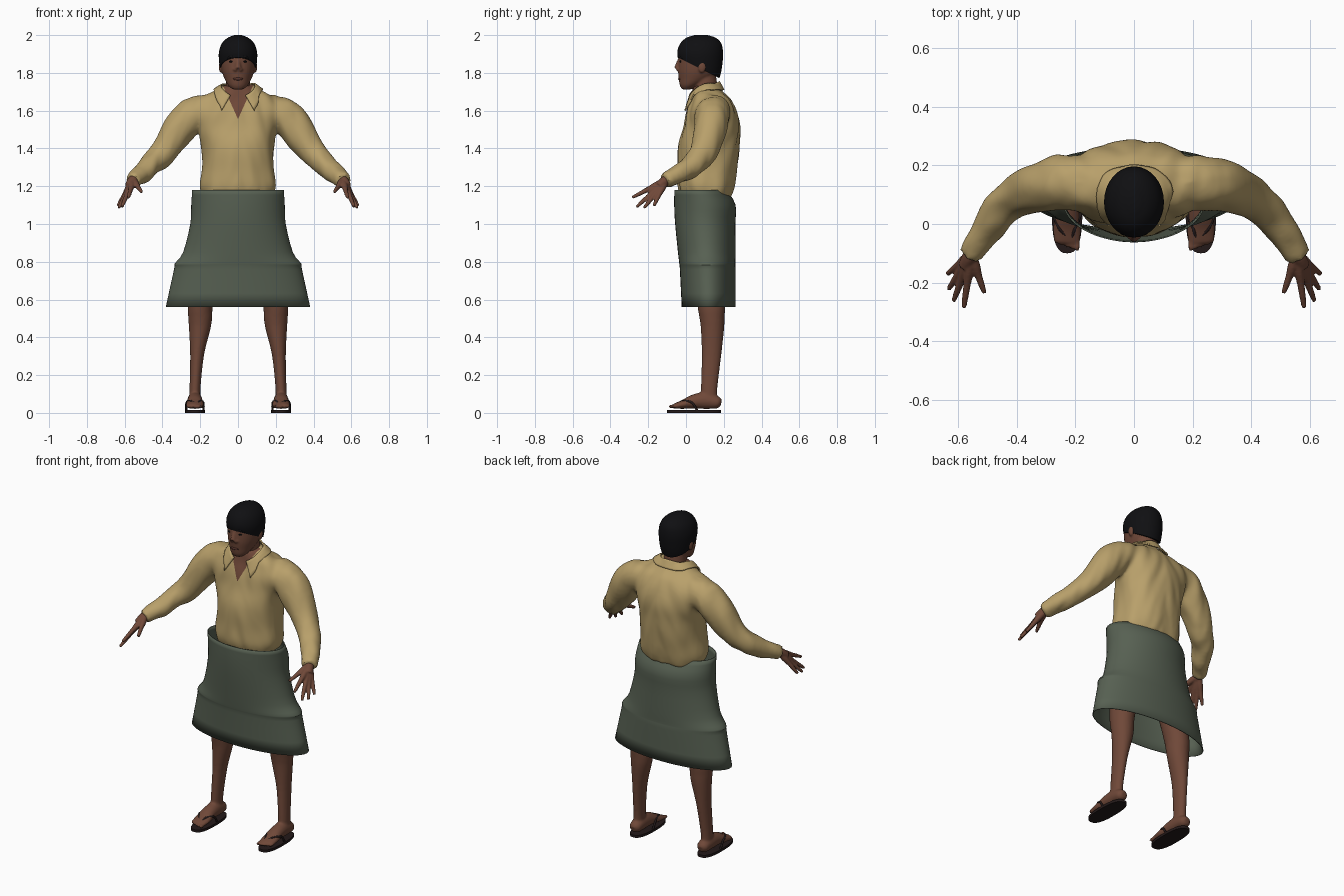
import bpy, bmesh, math
from mathutils import Vector, Matrix, noise

if "Cube" in bpy.data.objects:
    bpy.data.objects.remove(bpy.data.objects["Cube"])


def material(name, rgb):
    mat = bpy.data.materials.new(name)
    mat.use_nodes = True
    mat.diffuse_color = (*rgb, 1)
    bsdf = next(n for n in mat.node_tree.nodes if n.type == "BSDF_PRINCIPLED")
    bsdf.inputs["Base Color"].default_value = (*rgb, 1)
    return mat


SKIN = material("brown skin", (.16, .065, .04))
LIPS = material("dark lips", (.09, .033, .024))
SHIRT = material("tan cloth", (.48, .35, .145))
SKIRT = material("grey green cloth", (.095, .118, .085))
HAIR = material("black hair", (.005, .005, .006))
SANDAL = material("dark leather", (.017, .01, .01))


def spline(rows, steps):
    """Catmull-Rom interpolation of equal-length rows."""
    rows = [Vector(r) for r in rows]
    out = []
    for i in range(len(rows) - 1):
        b, c = rows[i], rows[i + 1]
        a = rows[i - 1] if i else b * 2 - c
        d = rows[i + 2] if i + 2 < len(rows) else c * 2 - b
        for k in range(steps):
            t = k / steps
            out.append((b * 2 + (c - a) * t + (a * 2 - b * 5 + c * 4 - d) * t ** 2
                        + (b * 3 - a - c * 3 + d) * t ** 3) * .5)
    return out + [rows[-1]]


def loft(bm, rows, upright=True, steps=4, sides=32, power=2.0, caps=True, ref=(0, 0, 1)):
    """Skin rings (x, y, z, radius, [second radius]) along a path."""
    rows = spline(rows, steps)
    rings = []
    for i, row in enumerate(rows):
        centre = Vector(row[:3])
        u, v = Vector((1, 0, 0)), Vector((0, 1, 0))
        if not upright:
            tangent = Vector(rows[min(i + 1, len(rows) - 1)][:3]) - Vector(rows[max(i - 1, 0)][:3])
            u = Vector(ref).cross(tangent).normalized()
            v = tangent.cross(u).normalized()
        ring = []
        for k in range(sides):
            a = math.tau * k / sides
            c, s = math.cos(a), math.sin(a)
            p = u * math.copysign(abs(c) ** (2 / power), c) * row[3]
            q = v * math.copysign(abs(s) ** (2 / power), s) * row[len(row) - 1]
            ring.append(bm.verts.new(centre + p + q))
        rings.append(ring)
    for low, high in zip(rings, rings[1:]):
        for k in range(sides):
            j = (k + 1) % sides
            bm.faces.new((low[k], low[j], high[j], high[k]))
    if caps:
        bm.faces.new(rings[0][::-1])
        bm.faces.new(rings[-1])


def blob(bm, place, size):
    matrix = Matrix.Translation(place) @ Matrix.Diagonal((*size, 1))
    bmesh.ops.create_uvsphere(bm, u_segments=16, v_segments=10, radius=1, matrix=matrix)


def apply_modifier(ob, kind, **settings):
    mod = ob.modifiers.new(kind.title(), kind)
    for key, value in settings.items():
        setattr(mod, key, value)
    bpy.ops.object.modifier_apply(modifier=mod.name)


def build(name, bm, mats, voxel=0, smooth=4):
    """Turn the bmesh into a shaded object, fusing its pieces if asked."""
    bmesh.ops.recalc_face_normals(bm, faces=bm.faces)
    mesh = bpy.data.meshes.new(name)
    bm.to_mesh(mesh)
    bm.free()
    for mat in mats:
        mesh.materials.append(mat)
    ob = bpy.data.objects.new(name, mesh)
    bpy.context.collection.objects.link(ob)
    bpy.ops.object.select_all(action="DESELECT")
    ob.select_set(True)
    bpy.context.view_layer.objects.active = ob
    if voxel:
        apply_modifier(ob, "REMESH", mode="VOXEL", voxel_size=voxel)
        apply_modifier(ob, "SMOOTH", factor=.5, iterations=smooth)
    bpy.ops.object.shade_smooth_by_angle(angle=math.radians(50))
    return ob


# Shirt: torso and both sleeves fused into one cloth
bm = bmesh.new()
loft(bm, [(0, .11, 1.14, .18, .13), (0, .108, 1.2, .2, .148), (0, .115, 1.3, .19, .156),
          (0, .12, 1.42, .192, .16), (0, .135, 1.52, .215, .15), (0, .135, 1.6, .24, .132),
          (0, .13, 1.66, .21, .105), (0, .115, 1.7, .13, .08), (0, .11, 1.735, .08, .066)],
     power=2.3, sides=48)
for s in (1, -1):
    loft(bm, [(s * .08, .145, 1.59, .09), (s * .22, .142, 1.585, .093), (s * .3, .13, 1.515, .09),
              (s * .4, .092, 1.375, .072), (s * .48, .015, 1.295, .058), (s * .56, -.11, 1.228, .041)],
         upright=False)
shirt = build("shirt", bm, [SHIRT, SKIN], voxel=.011, smooth=8)

# Soft folds, then a crisp V neck cut into the cloth
bm = bmesh.new()
bm.from_mesh(shirt.data)
bm.normal_update()
for vert in bm.verts:
    p = vert.co
    fold = noise.noise(Vector((p.x * 13, p.y * 13, p.z * 7 + abs(p.x) * 12)))
    vert.co = p + vert.normal * fold * .009
for s in (1, -1):
    front = [f for f in bm.faces if f.calc_center_median().y < .1 and f.calc_center_median().z > 1.5]
    geom = set(front) | {e for f in front for e in f.edges} | {v for f in front for v in f.verts}
    bmesh.ops.bisect_plane(bm, geom=list(geom), plane_co=(0, 0, 1.555), plane_no=(s, 0, -.45))
for face in bm.faces:
    c = face.calc_center_median()
    face.material_index = int(c.y < .1 and abs(c.x) < .45 * (c.z - 1.555))
    face.smooth = True
bm.to_mesh(shirt.data)
bm.free()
shirt.data.update()

# Collar: folded ribbon around the neck with two pointed flaps
bm = bmesh.new()
columns, depth = 36, 5
grid = []
for i in range(columns + 1):
    a = math.radians(-150 + 300 * i / columns)
    flap = max(0, (abs(a) - math.pi / 2) / (math.pi / 3))
    b = a * (1 - .2 * flap)
    height = 1.715 + .04 * math.cos(a)
    top = Vector((.078 * math.sin(a), .105 + .07 * math.cos(a) - .02 * flap, height))
    low = Vector((.1 * math.sin(b), .11 + .09 * math.cos(b) - .07 * flap, height - .045 - .035 * flap))
    grid.append([bm.verts.new(top.lerp(low, k / depth)) for k in range(depth + 1)])
for left, right in zip(grid, grid[1:]):
    for k in range(depth):
        bm.faces.new((left[k], left[k + 1], right[k + 1], right[k]))
collar = build("collar", bm, [SHIRT])
apply_modifier(collar, "SHRINKWRAP", target=shirt, wrap_mode="OUTSIDE", offset=.008)
apply_modifier(collar, "SOLIDIFY", thickness=.008, offset=0)

# Wrapped skirt: open flared tube with fullness at the hips
bm = bmesh.new()
loft(bm, [(0, .12, .56, .38, .14), (0, .115, .76, .336, .145), (0, .113, .79, .332, .146),
          (0, .11, .85, .288, .15), (0, .102, 1, .25, .157), (0, .1, 1.1, .245, .16),
          (0, .078, 1.18, .24, .137)], caps=False, sides=64, steps=3)
skirt = build("skirt", bm, [SKIRT])
apply_modifier(skirt, "SOLIDIFY", thickness=.005, offset=0)

# Head, neck, nose and ears
bm = bmesh.new()
loft(bm, [(0, .11, 1.6, .06), (0, .105, 1.7, .064), (0, .095, 1.8, .062)])
loft(bm, [(0, .002, 1.713, .03, .024), (0, .02, 1.735, .053, .053), (0, .05, 1.77, .072, .088),
          (0, .065, 1.81, .086, .107), (0, .07, 1.86, .092, .11), (0, .075, 1.91, .091, .111),
          (0, .08, 1.96, .072, .09), (0, .08, 1.982, .04, .05)])
loft(bm, [(0, -.03, 1.88, .01), (0, -.041, 1.85, .012), (0, -.046, 1.823, .018)], upright=False, ref=(0, 1, 0))
for s in (1, -1):
    blob(bm, (s * .014, -.04, 1.818), (.012, .014, .01))
    blob(bm, (s * .091, .085, 1.832), (.011, .021, .032))
build("head", bm, [SKIN], voxel=.006, smooth=3)

# Facial details
bm = bmesh.new()
blob(bm, (0, -.033, 1.768), (.026, .009, .008))
build("mouth", bm, [LIPS])
bm = bmesh.new()
for s in (1, -1):
    blob(bm, (s * .035, -.029, 1.86), (.014, .006, .005))
    loft(bm, [(s * .015, -.038, 1.881, .004), (s * .037, -.032, 1.886, .006), (s * .058, -.018, 1.875, .003)],
         upright=False, sides=10)
build("eyes_and_brows", bm, [HAIR])

# Hair: cap trimmed along a sloping hairline
bm = bmesh.new()
loft(bm, [(0, .09, 1.75, .072, .08), (0, .085, 1.8, .09, .1), (0, .078, 1.86, .1, .116),
          (0, .075, 1.91, .101, .121), (0, .078, 1.955, .086, .109), (0, .08, 1.985, .056, .079),
          (0, .08, 2, .02, .035)])
cut = bmesh.ops.bisect_plane(bm, geom=bm.verts[:] + bm.edges[:] + bm.faces[:], plane_co=(0, -.05, 1.885),
                             plane_no=(0, .5, 1), clear_inner=True)
bmesh.ops.contextual_create(bm, geom=[e for e in cut["geom_cut"] if isinstance(e, bmesh.types.BMEdge)])
build("hair", bm, [HAIR])

for side, s in (("left", 1), ("right", -1)):
    # Hand: wrist and five fingers fused together
    bm = bmesh.new()
    wrist = Vector((s * .555, -.105, 1.232))
    loft(bm, [(s * .51, -.04, 1.27, .028), (*wrist, .027), (s * .578, -.145, 1.2, .022)], upright=False)
    tips = [(.51, -.235, 1.17), (.58, -.285, 1.14), (.615, -.262, 1.09), (.632, -.222, 1.085), (.636, -.17, 1.097)]
    for x, y, z in tips:
        tip = Vector((s * x, y, z))
        path = [(*wrist.lerp(tip, t), r) for t, r in ((0, .019), (.3, .018), (.55, .013), (.8, .011), (1, .008))]
        loft(bm, path, upright=False, sides=12)
    build(side + "_hand", bm, [SKIN], voxel=.005, smooth=2)

    # Leg and foot with toes
    bm = bmesh.new()
    loft(bm, [(s * .228, .125, .05, .033, .043), (s * .228, .122, .12, .029, .043), (s * .217, .135, .3, .036, .051),
              (s * .203, .14, .44, .056, .061), (s * .2, .138, .5, .063, .066), (s * .197, .133, .58, .067, .074),
              (s * .16, .12, .8, .085, .085), (s * .11, .11, 1, .1, .095)])
    foot = [(.186, .05, .018, .018), (.165, .055, .035, .033), (.1, .065, .039, .044),
            (.04, .06, .041, .037), (-.01, .046, .047, .025), (-.06, .036, .046, .014)]
    loft(bm, [(s * .228, *row) for row in foot], upright=False)
    for k in range(5):
        blob(bm, (s * (.194 + .017 * k), -.072 + .006 * k, .034), (.011 - .0007 * k, .022, .011))
    build(side + "_leg", bm, [SKIN], voxel=.007, smooth=3)

    # Sandal: flat sole and forked strap
    bm = bmesh.new()
    loft(bm, [(s * .228, .043, 0, .052, .143), (s * .228, .043, .015, .052, .143)], steps=1, power=2.6, sides=40)
    for out in (-1, 1):
        loft(bm, [(s * .215, -.055, .045, .005), (s * .228 + out * .026, -.015, .063, .006),
                  (s * .228 + out * .044, .03, .055, .006), (s * .228 + out * .046, .06, .012, .006)],
             upright=False, sides=10, ref=(0, 1, 1))
    build(side + "_sandal", bm, [SANDAL])
